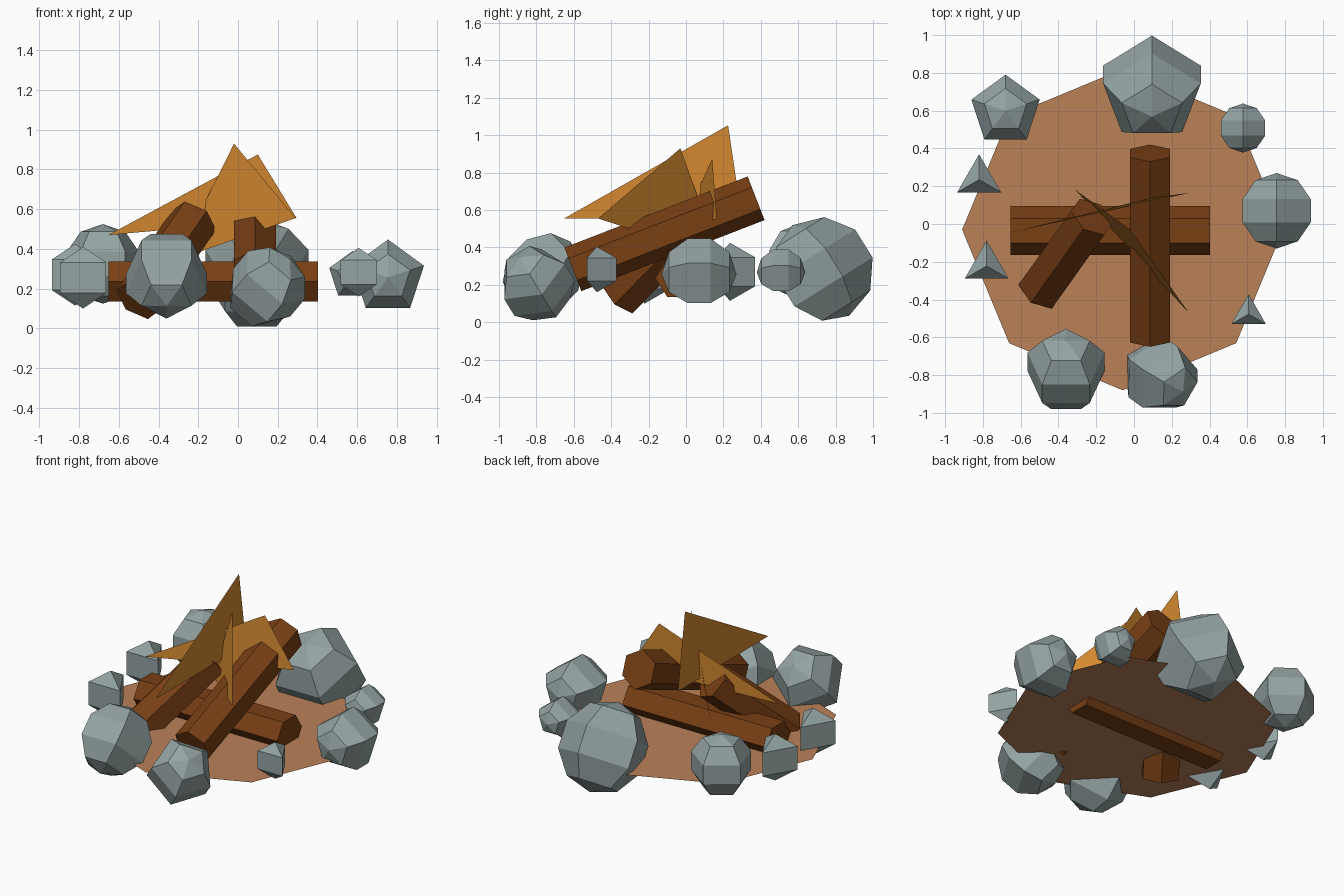
import bpy, bmesh, math
from mathutils import Vector, Matrix

if "Cube" in bpy.data.objects:
    bpy.data.objects.remove(bpy.data.objects["Cube"])


def material(name, rgb):
    m = bpy.data.materials.new(name)
    m.diffuse_color = (*rgb, 1)
    m.use_nodes = True
    m.node_tree.nodes["Principled BSDF"].inputs["Base Color"].default_value = m.diffuse_color
    return m


STONE = material("grey_stone", (0.30, 0.37, 0.37))
WOOD = material("dark_wood", (0.19, 0.050, 0.007))
FLAME = material("orange_flame", (0.66, 0.25, 0.03))
DIRT = material("brown_dirt", (0.49, 0.22, 0.095))


def add_object(name, bm, mat):
    mesh = bpy.data.meshes.new(name)
    bm.to_mesh(mesh)
    bm.free()
    mesh.materials.append(mat)
    obj = bpy.data.objects.new(name, mesh)
    bpy.context.collection.objects.link(obj)
    return obj


def rock(name, center, radius, sides, tilt=(0, 0, 0)):
    """Coarse ball with as many rings as sides, one corner turned to +y, then tilted."""
    bm = bmesh.new()
    bmesh.ops.create_uvsphere(bm, u_segments=sides, v_segments=sides, radius=radius)
    corner = max(bm.verts, key=lambda v: v.co.xy.length).co
    turn = Matrix.Rotation(math.pi / 2 - math.atan2(corner.y, corner.x), 4, 'Z')
    lean = Matrix.Identity(4)
    for angle, axis in zip(tilt, 'XYZ'):
        lean = Matrix.Rotation(math.radians(angle), 4, axis) @ lean
    bm.transform(Matrix.Translation(center) @ lean @ turn)
    add_object(name, bm, STONE)


def log(name, start, end, r_side, r_up, corner_up):
    """Six-sided log between two points."""
    start, end = Vector(start), Vector(end)
    axis = (end - start).normalized()
    side = axis.cross(Vector((0, 0, 1))).normalized()
    up = side.cross(axis)
    bm = bmesh.new()
    rings = []
    for p in (start, end):
        ring = []
        for i in range(6):
            a = math.radians(60 * i + (30 if corner_up else 0))
            ring.append(bm.verts.new(p + side * math.cos(a) * r_side + up * math.sin(a) * r_up))
        rings.append(ring)
    for i in range(6):
        j = (i + 1) % 6
        bm.faces.new((rings[0][i], rings[0][j], rings[1][j], rings[1][i]))
    bm.faces.new(rings[0])
    bm.faces.new(rings[1])
    bmesh.ops.recalc_face_normals(bm, faces=bm.faces)
    add_object(name, bm, WOOD)


def sheet(name, points, mat):
    bm = bmesh.new()
    bm.faces.new([bm.verts.new(p) for p in points])
    add_object(name, bm, mat)


# Flat eight-sided patch of dirt
sheet("dirt_patch",
      [(-0.06 + 0.85 * math.cos(i * math.pi / 4),
        -0.03 + 0.85 * math.sin(i * math.pi / 4), 0.178) for i in range(8)], DIRT)

# Logs: one lying flat, two leaning over it
log("flat_log", (-0.653, -0.035, 0.236), (0.403, -0.035, 0.236), 0.13, 0.116, False)
log("leaning_log", (0.085, -0.605, 0.283), (0.085, 0.375, 0.663), 0.122, 0.125, True)
log("short_log", (-0.50, -0.352, 0.143), (-0.222, 0.038, 0.543), 0.125, 0.125, True)

# Flames: three thin triangles
sheet("flame_left", [(-0.653, -0.045, 0.47), (0.295, 0.165, 0.555), (0.10, 0.14, 0.875)], FLAME)
sheet("flame_front", [(-0.31, 0.18, 0.345), (0.29, -0.47, 0.555), (-0.02, -0.03, 0.93)], FLAME)
sheet("flame_tall", [(-0.15, -0.65, 0.556), (-0.15, 0.30, 0.55), (-0.15, 0.225, 1.053)], FLAME)

# Ring of five-sided rocks
rock("rock_back", (0.095, 0.72, 0.277), 0.286, 5, (32, 0, 0))
rock("rock_back_left", (-0.68, 0.60, 0.325), 0.20, 5)
rock("rock_back_right", (0.577, 0.508, 0.266), 0.13, 5, (90, 0, 0))
rock("rock_right", (0.755, 0.07, 0.257), 0.20, 5, (90, 0, 0))
rock("rock_front_left", (-0.36, -0.776, 0.272), 0.225, 5, (-45, 0, 0))
rock("rock_front", (0.14, -0.80, 0.205), 0.207, 5, (25, 40, 0))

# Small three-sided rocks
rock("pebble_left_back", (-0.82, 0.235, 0.27), 0.155, 3)
rock("pebble_left_front", (-0.78, -0.222, 0.255), 0.155, 3)
rock("pebble_right", (0.607, -0.477, 0.283), 0.122, 3)
